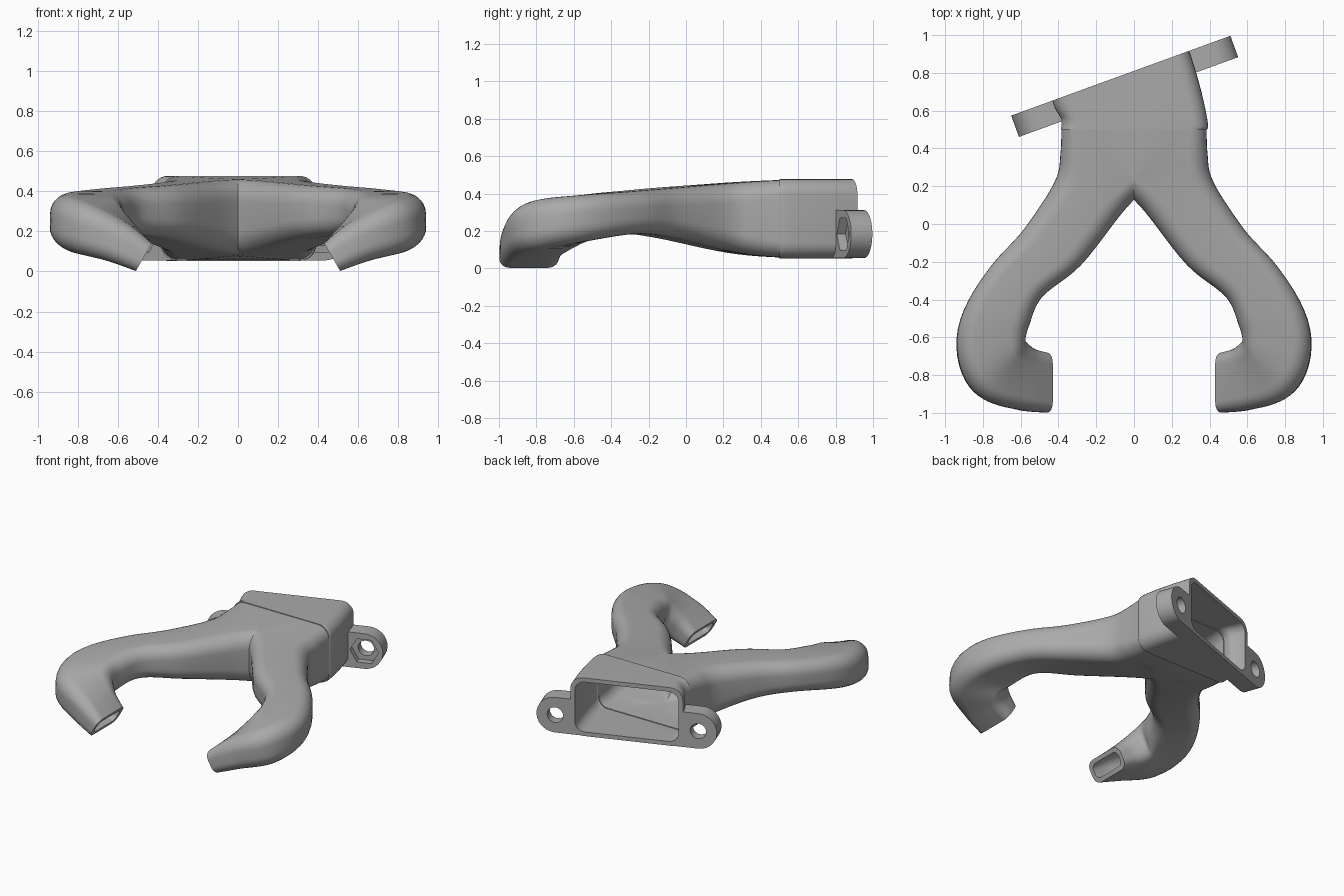
import bpy, bmesh
from math import sin, cos, pi, radians
from mathutils import Vector, Matrix

if "Cube" in bpy.data.objects:
    bpy.data.objects.remove(bpy.data.objects["Cube"])

grey = bpy.data.materials.new("plain grey")
grey.use_nodes = True
colour = (0.4, 0.4, 0.4, 1)
grey.diffuse_color = colour
grey.node_tree.nodes["Principled BSDF"].inputs["Base Color"].default_value = colour

WALL = 0.03
# station: centre x, y, z, half width, half height, yaw, tilt, corner roundness
ARM = [
    (0, .56, .265, .385, .21, 0, 0, .4),
    (.09, .35, .267, .30, .198, 5, 0, .5),
    (.225, .16, .276, .205, .176, 18, 0, .6),
    (.43, -.12, .297, .178, .133, 34, 0, .7),
    (.63, -.315, .298, .158, .115, 32, 0, .75),
    (.745, -.55, .267, .188, .125, -3, 6, .75),
    (.725, -.735, .225, .195, .135, -45, 20, .75),
    (.59, -.815, .148, .17, .108, -80, 30, .75),
    (.47, -.84, .072, .158, .08, -90, 30, .7),
]
TIP_BEYOND = (.418, -.84, .042, .158, .08, -90, 30, .7)
BODY = [
    (0, .5, .265, .387, .212, 0, 0, .4),
    (0, .56, .265, .387, .212, 0, 0, .4),
    (-.07, .785, .265, .385, .212, 20, 0, .4),
    (-.104, .879, .265, .385, .212, 20, 0, .4),
]


def smooth_stations(stations, steps=7):
    """Catmull-Rom interpolation of every station value."""
    s = [stations[0]] + stations + [stations[-1]]
    out = []
    for i in range(1, len(s) - 2):
        for k in range(steps):
            t = k / steps
            out.append([0.5 * (2 * b + (c - a) * t + (2 * a - 5 * b + 4 * c - d) * t * t
                        + (3 * b - a - 3 * c + d) * t ** 3)
                        for a, b, c, d in zip(*s[i - 1:i + 3])])
    return out + [stations[-1]]


def section(st, inset, side):
    """Rounded rectangle across the duct at one station."""
    x, y, z, hw, hh, yaw, tilt, rnd = st
    yaw, tilt = radians(yaw), radians(tilt)
    r = rnd * hh - inset * 0.6
    hw, hh = hw - inset, hh - inset
    across = Vector((cos(yaw), sin(yaw), 0))
    along = Vector((sin(yaw), -cos(yaw), 0))
    up = Vector((0, 0, cos(tilt))) + along * sin(tilt)
    pts = []
    for q, (sx, sz) in enumerate([(1, 1), (-1, 1), (-1, -1), (1, -1)]):
        for k in range(8):
            a = (q + k / 7) * pi / 2
            p = (Vector((x, y, z)) + across * (sx * (hw - r) + r * cos(a))
                 + up * (sz * (hh - r) + r * sin(a)))
            pts.append(Vector((p.x * side, p.y, p.z)))
    return pts


def finish(name, bm):
    bmesh.ops.recalc_face_normals(bm, faces=bm.faces)
    me = bpy.data.meshes.new(name)
    bm.to_mesh(me)
    bm.free()
    me.materials.append(grey)
    ob = bpy.data.objects.new(name, me)
    bpy.context.collection.objects.link(ob)
    return ob


def loft(name, stations, inset=0, side=1):
    bm = bmesh.new()
    rings = [[bm.verts.new(p) for p in section(s, inset, side)]
             for s in smooth_stations(stations)]
    n = len(rings[0])
    for a, b in zip(rings, rings[1:]):
        for i in range(n):
            j = (i + 1) % n
            bm.faces.new((a[i], a[j], b[j], b[i]))
    bm.faces.new(rings[0])
    bm.faces.new(rings[-1])
    return finish(name, bm)


# Flange frame: local x along the plate, local y out of the back
FLANGE = Matrix.Translation((-.07, .785, .183)) @ Matrix.Rotation(radians(20), 4, 'Z')


def prism(name, outline, y0, y1):
    """Extrude an (x, z) outline along the flange normal."""
    bm = bmesh.new()
    ends = [[bm.verts.new(FLANGE @ Vector((x, y, z))) for x, z in outline] for y in (y0, y1)]
    n = len(outline)
    for i in range(n):
        j = (i + 1) % n
        bm.faces.new((ends[0][i], ends[0][j], ends[1][j], ends[1][i]))
    bm.faces.new(ends[0])
    bm.faces.new(ends[1])
    return finish(name, bm)


def circle(cx, r, n, start=0.0, sweep=2 * pi, closed=True):
    m = n if closed else n - 1
    return [(cx + r * cos(start + sweep * i / m), r * sin(start + sweep * i / m))
            for i in range(n)]


def combine(target, tool, operation):
    mod = target.modifiers.new("join", 'BOOLEAN')
    mod.operation, mod.object, mod.solver = operation, tool, 'EXACT'
    bpy.context.view_layer.objects.active = target
    bpy.ops.object.modifier_apply(modifier=mod.name)
    bpy.data.objects.remove(tool)


# Outer shell: body, two mirrored arms, mounting flange
duct = loft("air_duct", BODY)
for side in (1, -1):
    combine(duct, loft("arm", ARM, 0, side), 'UNION')
HOLE_X, EAR_R = .49, .128
stadium = (circle(HOLE_X, EAR_R, 20, -pi / 2, pi, False)
           + circle(-HOLE_X, EAR_R, 20, pi / 2, pi, False))
combine(duct, prism("flange", stadium, -.12, .04), 'UNION')

# Hollow inside, open at the back and at both tips
combine(duct, loft("body_cavity", BODY, WALL), 'DIFFERENCE')
for side in (1, -1):
    combine(duct, loft("arm_cavity", ARM + [TIP_BEYOND], WALL, side), 'DIFFERENCE')

# Trim the back flat, then cut bolt holes and hexagonal nut pockets
combine(duct, prism("back_trim", [(-1, -.5), (1, -.5), (1, .6), (-1, .6)], 0, .4), 'DIFFERENCE')
for x in (HOLE_X, -HOLE_X):
    combine(duct, prism("bolt_hole", circle(x, .055, 28), -.2, .1), 'DIFFERENCE')
    combine(duct, prism("nut_pocket", circle(x, .098, 6), -.15, -.07), 'DIFFERENCE')

bpy.ops.object.select_all(action='DESELECT')
duct.select_set(True)
bpy.context.view_layer.objects.active = duct
bpy.ops.object.shade_smooth_by_angle(angle=radians(32))
